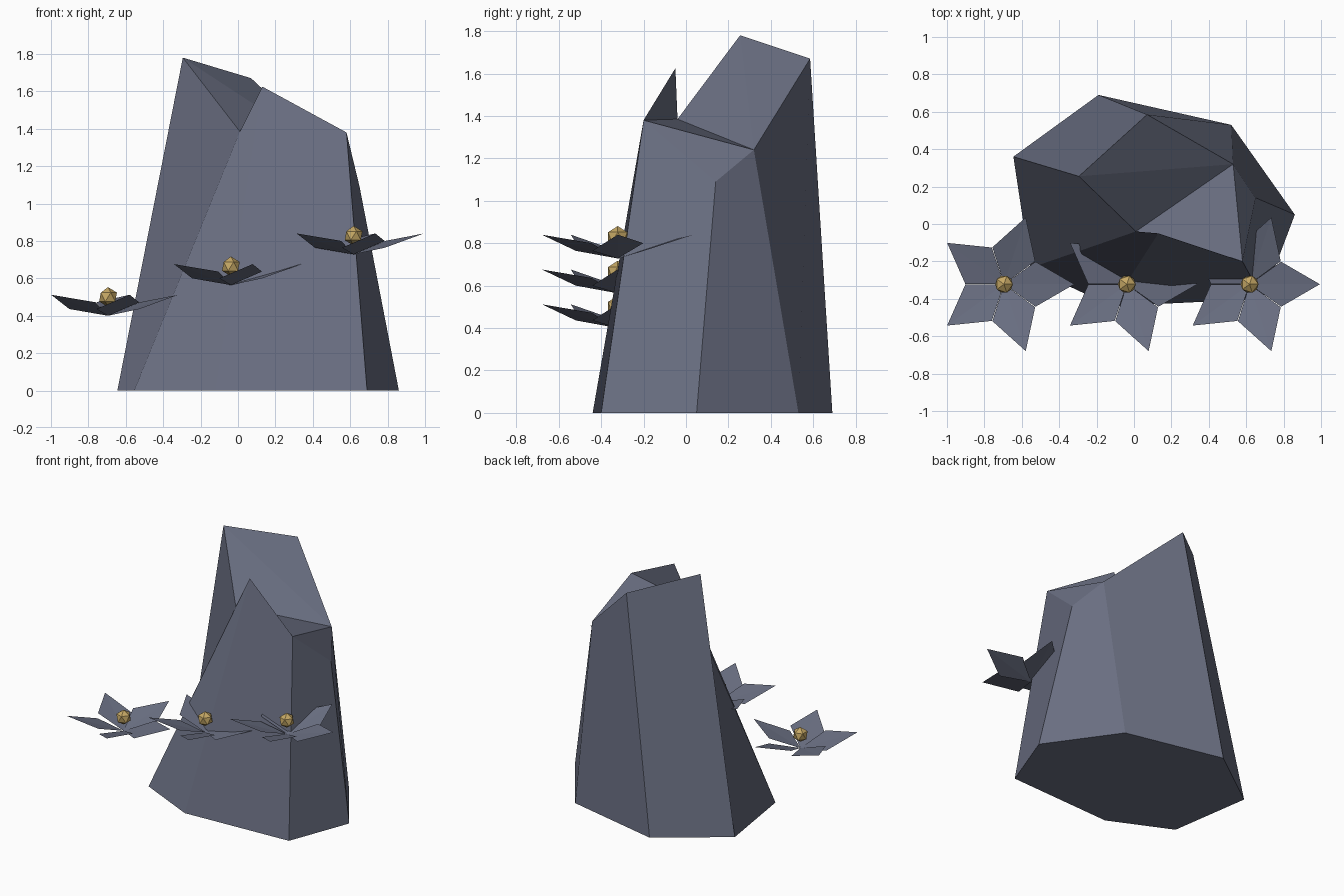
import bpy, bmesh
from math import cos, sin, radians

if "Cube" in bpy.data.objects:
    bpy.data.objects.remove(bpy.data.objects["Cube"])


def material(name, rgb):
    m = bpy.data.materials.new(name)
    m.diffuse_color = (*rgb, 1)
    m.use_nodes = True
    m.node_tree.nodes["Principled BSDF"].inputs["Base Color"].default_value = m.diffuse_color
    return m


SLATE = material("slate_grey", (0.145, 0.16, 0.225))
GOLD = material("dull_gold", (0.56, 0.39, 0.13))


def finish(name, bm, mat):
    me = bpy.data.meshes.new(name)
    bm.to_mesh(me)
    bm.free()
    me.materials.append(mat)
    ob = bpy.data.objects.new(name, me)
    bpy.context.collection.objects.link(ob)
    return ob


# Rock: seven-sided tapering block with a broken, slanted top
base = [(0.69, -0.40), (0.86, 0.05), (0.52, 0.53), (-0.19, 0.69),
        (-0.645, 0.36), (-0.555, -0.235), (-0.12, -0.44)]
crown = [(0.58, -0.20, 1.38), (0.65, 0.14, 1.09), (0.53, 0.32, 1.24), (0.07, 0.585, 1.67),
         (-0.295, 0.255, 1.78), (0.01, -0.04, 1.385), (0.13, -0.05, 1.625)]
bm = bmesh.new()
low = [bm.verts.new((x, y, 0)) for x, y in base]
top = [bm.verts.new(p) for p in crown]
for i in range(7):
    j = (i + 1) % 7
    bm.faces.new((low[i], low[j], top[j], top[i]))
bm.faces.new(low[::-1])
for tri in [(5, 6, 0), (0, 1, 2), (2, 3, 4), (5, 0, 2), (5, 2, 4)]:
    bm.faces.new([top[k] for k in tri])
finish("rock", bm, SLATE)


# Flowers: five kite petals, each twisted a little like a pinwheel, and a gold bead
def polar(r, deg, z):
    return (r * cos(radians(deg)), r * sin(radians(deg)), z)


for n, (x, z) in enumerate([(-0.695, 0.40), (-0.038, 0.564), (0.618, 0.728)], 1):
    bm = bmesh.new()
    for k in range(5):
        a = 72 * k
        root, right, tip, left = [bm.verts.new(p) for p in (
            (0, 0, 0), polar(0.207, a - 35.5, 0.036),
            polar(0.376, a, 0.112), polar(0.207, a + 35.5, 0.072))]
        bm.faces.new((root, right, tip))
        bm.faces.new((root, tip, left))
    finish(f"flower_petals_{n}", bm, SLATE).location = (x, -0.322, z)

    bm = bmesh.new()
    bmesh.ops.create_icosphere(bm, subdivisions=1, radius=0.053)
    finish(f"flower_bead_{n}", bm, GOLD).location = (x, -0.322, z + 0.1)
